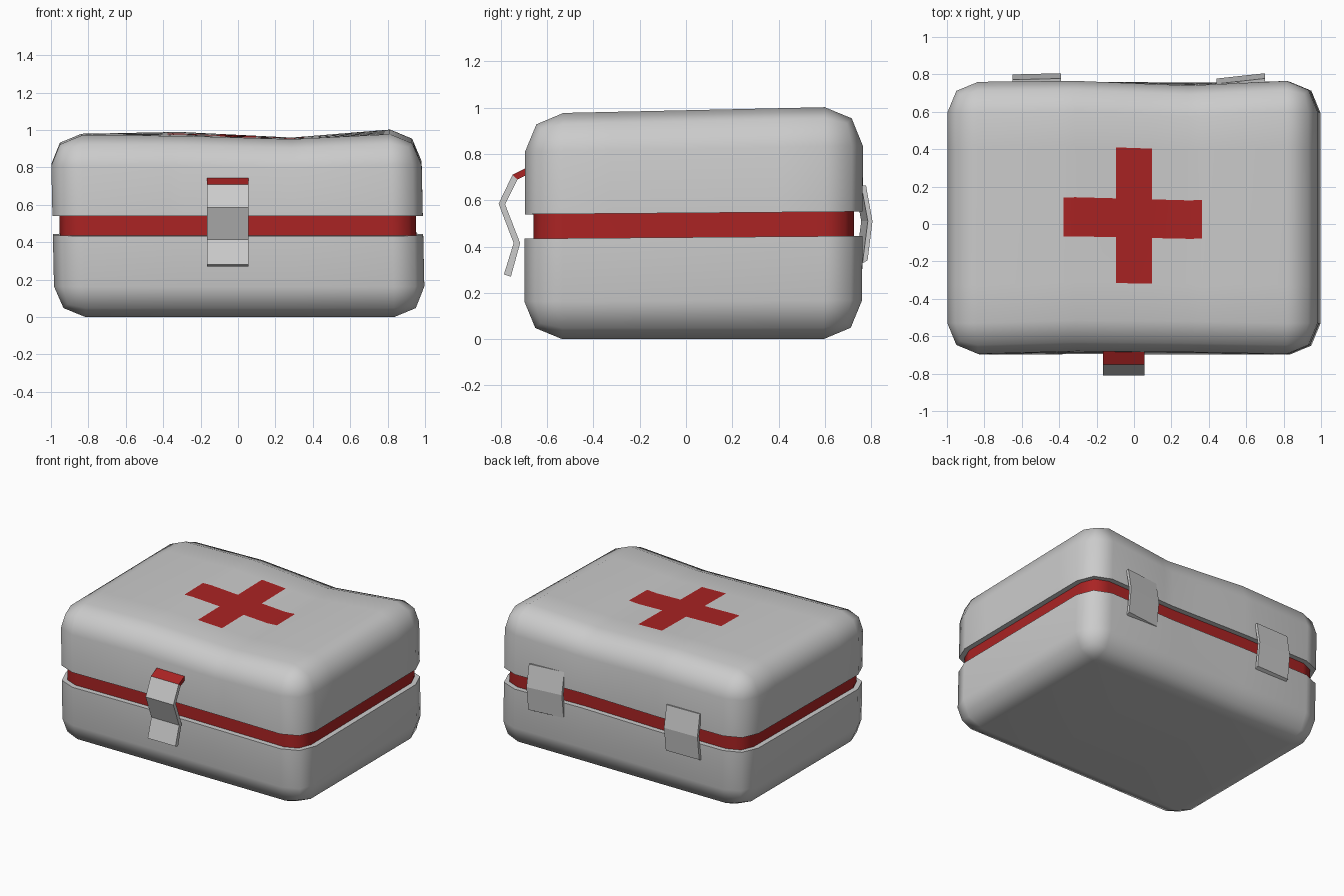
import bpy, bmesh, math
from mathutils import Vector

if "Cube" in bpy.data.objects:
    bpy.data.objects.remove(bpy.data.objects["Cube"])

red = bpy.data.materials.new("red")
red.diffuse_color = (0.4, 0.017, 0.017, 1)
red.use_nodes = True
red.node_tree.nodes["Principled BSDF"].inputs["Base Color"].default_value = red.diffuse_color
grey = bpy.data.materials.new("grey")
grey.diffuse_color = (0.8, 0.8, 0.8, 1)
grey.use_nodes = True
grey.node_tree.nodes["Principled BSDF"].inputs["Base Color"].default_value = grey.diffuse_color


def clamp(v):
    return max(0.0, min(1.0, v))


def wave(x, values):
    """Piecewise linear wobble along the length of the case."""
    xs = (-0.83, -0.3, 0.3, 0.83)
    for i in range(3):
        if x <= xs[i + 1]:
            t = clamp((x - xs[i]) / (xs[i + 1] - xs[i]))
            return values[i] + t * (values[i + 1] - values[i])
    return values[3]


def warp(v):
    """Give the box its uneven, hand-made outline."""
    x, y, z = v
    back = clamp((y + 0.54) / 1.14)
    front_z = wave(x, (-0.01, -0.012, -0.03, -0.003))
    back_z = wave(x, (-0.01, 0.0, -0.03, 0.013))
    front_y = wave(x, (0.005, 0.02, 0.015, 0.005))
    back_y = wave(x, (0.0, 0.005, -0.02, 0.005))
    lift = clamp((z - 0.56) / 0.4) * (front_z + back * (back_z - front_z))
    return Vector((x - 0.022 * (z - 0.45),
                   y + clamp(z / 0.8) * (front_y + back * (back_y - front_y)),
                   z + lift + 0.008 * y * clamp(z / 0.44)))


def cut(bm, co, no, **kw):
    bmesh.ops.bisect_plane(bm, geom=bm.verts[:] + bm.edges[:] + bm.faces[:],
                           plane_co=co, plane_no=no, **kw)


def finish(name, bm, mats, smooth=True):
    bmesh.ops.recalc_face_normals(bm, faces=bm.faces)
    me = bpy.data.meshes.new(name)
    bm.to_mesh(me)
    bm.free()
    for m in mats:
        me.materials.append(m)
    ob = bpy.data.objects.new(name, me)
    bpy.context.collection.objects.link(ob)
    if smooth:
        bpy.ops.object.select_all(action='DESELECT')
        ob.select_set(True)
        bpy.context.view_layer.objects.active = ob
        bpy.ops.object.shade_smooth_by_angle(angle=math.radians(55))
        mod = ob.modifiers.new("weighted", 'WEIGHTED_NORMAL')
        mod.keep_sharp = True
    return ob


def shell(name, z0, z1, keep, inset=0.0, mats=(grey,), cross=False, cap=True):
    """Slice of a two-segment rounded box, z0..z1, keeping the keep range."""
    bm = bmesh.new()
    bmesh.ops.create_cube(bm, size=2)
    for v in bm.verts:
        v.co = Vector((v.co.x * (0.99 - inset), 0.03 + v.co.y * (0.73 - inset),
                       z1 if v.co.z > 0 else z0))
    bmesh.ops.bevel(bm, geom=bm.edges[:], offset=0.165 - inset, segments=2,
                    profile=0.5, affect='EDGES')
    cut(bm, (0, 0, keep[0]), (0, 0, -1), clear_outer=True)
    cut(bm, (0, 0, keep[1]), (0, 0, 1), clear_outer=True)
    if cap:
        bmesh.ops.holes_fill(bm, edges=[e for e in bm.edges if e.is_boundary])
    for x in (-0.3, 0.3):
        cut(bm, (x, 0, 0), (1, 0, 0))
    if cross:
        # Red cross cut straight into the top face
        for x in (-0.365, -0.085, 0.108, 0.375):
            cut(bm, (x, 0, 0), (1, 0, 0))
        for y in (-0.33, -0.08, 0.132, 0.41):
            cut(bm, (0, y, 0), (0, 1, 0))
        for f in bm.faces:
            c = f.calc_center_median()
            tall = -0.085 < c.x < 0.108 and -0.33 < c.y < 0.41
            wide = -0.365 < c.x < 0.375 and -0.08 < c.y < 0.132
            if c.z > 0.95 and (tall or wide):
                f.material_index = 1
    for v in bm.verts:
        v.co = warp(v.co)
    return finish(name, bm, mats)


def strip(name, outer, inner, x0, x1, tilt=0.0, red_first=False):
    """Bent plate: (y, z) profile swept from x0 to x1."""
    bm = bmesh.new()
    n = len(outer)
    grid = [[bm.verts.new((x, y + tilt * (x - x1), z)) for y, z in p]
            for x in (x0, x1) for p in (outer, inner)]
    a, b, c, d = grid                       # outer/inner left, outer/inner right
    for i in range(n - 1):
        for p, q in ((a, c), (c, d), (d, b), (b, a)):
            f = bm.faces.new((p[i], p[i + 1], q[i + 1], q[i]))
            f.material_index = 1 if red_first and i == 0 else 0
    for i in (0, n - 1):
        bm.faces.new((a[i], b[i], d[i], c[i]))
    return finish(name, bm, (grey, red), smooth=False)


# Case halves and the recessed red seal between them
shell("case_base", 0.0, 0.985, (-1, 0.44))
shell("case_lid", 0.0, 0.985, (0.545, 2), mats=(grey, red), cross=True)
shell("seal_band", -1, 2, (0.40, 0.58), inset=0.037, mats=(red,), cap=False)

# Front latch with a red tab at its root
strip("latch",
      [(-0.67, 0.75), (-0.75, 0.71), (-0.81, 0.585), (-0.745, 0.415), (-0.787, 0.28)],
      [(-0.67, 0.72), (-0.728, 0.69), (-0.782, 0.583), (-0.717, 0.415), (-0.757, 0.27)],
      -0.165, 0.055, red_first=True)

# Rear hinge plates
outer = [(0.778, 0.665), (0.806, 0.51), (0.785, 0.34)]
inner = [(0.758, 0.662), (0.786, 0.51), (0.763, 0.328)]
strip("hinge_left", outer, inner, -0.65, -0.39, 0.025)
strip("hinge_right", outer, inner, 0.44, 0.70, 0.11)
